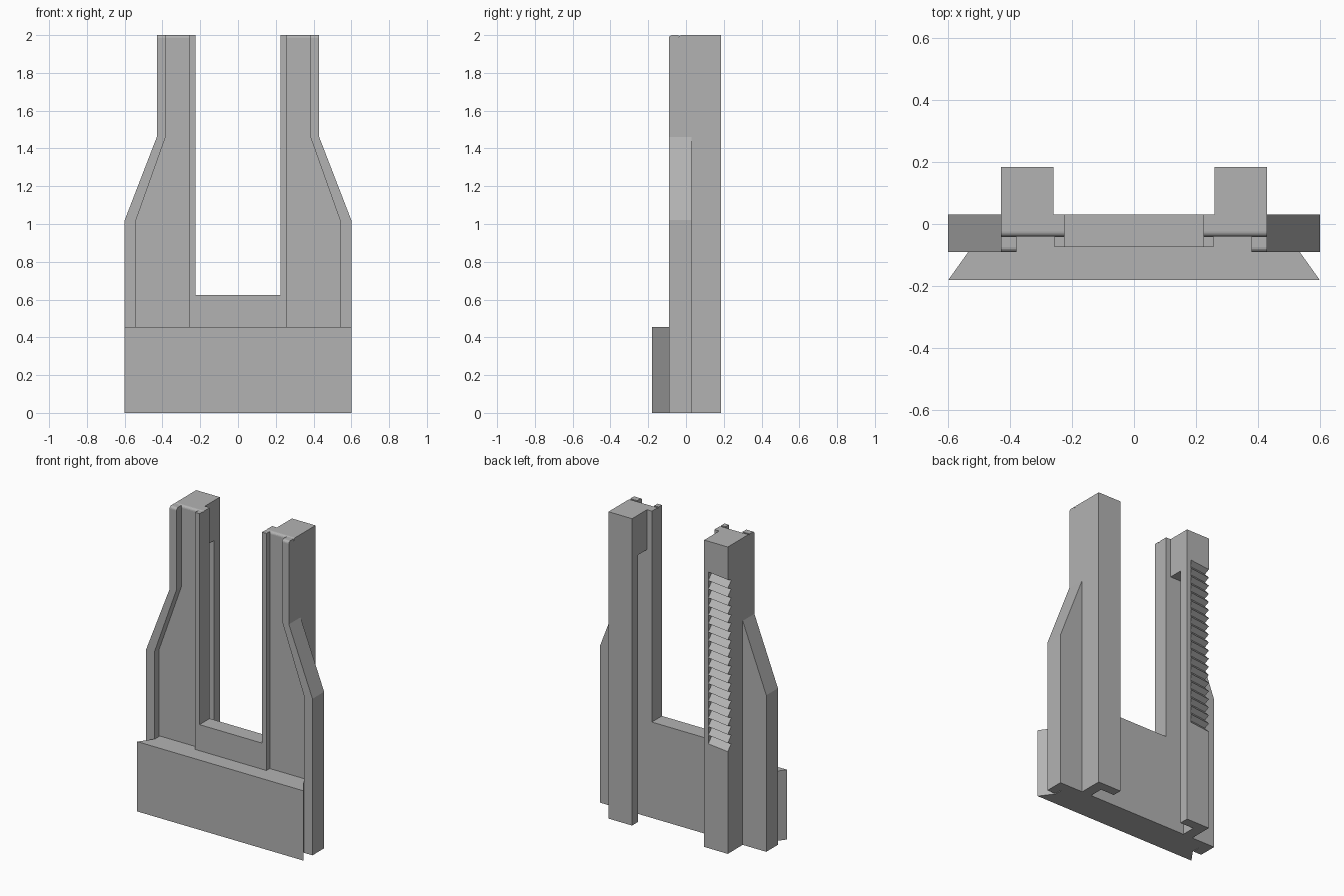
import bpy, bmesh
from mathutils import Vector

cube = bpy.data.objects.get("Cube")
if cube:
    bpy.data.objects.remove(cube)

grey = bpy.data.materials.new("plain grey")
grey.use_nodes = True
grey.diffuse_color = (0.45, 0.45, 0.45, 1)
grey.node_tree.nodes["Principled BSDF"].inputs["Base Color"].default_value = (0.45, 0.45, 0.45, 1)

BACK, FLOOR, RAIL, RIM = 0.03, -0.04, -0.074, -0.09
LEG_BACK, FRONT = 0.184, -0.181


def prism(name, points, axis, low, high, round_top=0):
    """Extrude a 2D outline along the given axis (the other axes stay in order)."""
    def place(p, t):
        v = list(p)
        v.insert("xyz".index(axis), t)
        return Vector(v)
    bm = bmesh.new()
    face = bm.faces.new([bm.verts.new(place(p, low)) for p in points])
    new = bmesh.ops.extrude_face_region(bm, geom=[face])["geom"]
    shift = place((0, 0), high - low)
    bmesh.ops.translate(bm, vec=shift, verts=[g for g in new if isinstance(g, bmesh.types.BMVert)])
    bmesh.ops.recalc_face_normals(bm, faces=bm.faces)
    if round_top:
        # soften the upper front edges
        edges = [e for e in bm.edges if all(v.co.z > 1.99 and v.co.y < low + 0.001 for v in e.verts)]
        bmesh.ops.bevel(bm, geom=edges, offset=round_top, segments=4, profile=0.5, affect='EDGES')
    mesh = bpy.data.meshes.new(name)
    bm.to_mesh(mesh)
    bm.free()
    mesh.materials.append(grey)
    obj = bpy.data.objects.new(name, mesh)
    bpy.context.collection.objects.link(obj)
    return obj


def cut(obj, cutter):
    """Subtract the cutter, then discard it."""
    mod = obj.modifiers.new("cut", 'BOOLEAN')
    mod.operation = 'DIFFERENCE'
    mod.solver = 'EXACT'
    mod.object = cutter
    bpy.context.view_layer.objects.active = obj
    bpy.ops.object.modifier_apply(modifier=mod.name)
    bpy.data.objects.remove(cutter)


def mirrored(half):
    return half + [(-x, z) for x, z in reversed(half)]


def box(x0, x1, z0, z1):
    return [(x0, z0), (x1, z0), (x1, z1), (x0, z1)]


# Forked plate and the raised rail around its opening
outer = [(0.6, 0), (0.6, 1.02), (0.43, 1.46), (0.43, 2)]
opening = [(0.225, 2), (0.225, 0.625)]
prism("forked_plate", mirrored(outer + opening), "y", FLOOR, BACK, 0.016)
prism("inner_rail", mirrored([(0.257, 0), (0.257, 2)] + opening), "y", RAIL, FLOOR)

# Dovetail block across the front
prism("front_block", mirrored([(0.6, FRONT), (0.535, RIM), (0.535, FLOOR)]), "z", 0, 0.455)

for side, s in (("left", 1), ("right", -1)):
    # Outer rim following the shoulder
    rim = outer + [(0.38, 2), (0.38, 1.47), (0.54, 1.02), (0.54, 0)]
    prism(side + "_rim", [(s * x, z) for x, z in rim], "y", RIM, FLOOR, 0.016)

    # Back leg with a stopped groove on its inner side
    leg = prism(side + "_leg", box(s * 0.26, s * 0.43, 0, 2), "y", BACK, LEG_BACK)
    cut(leg, prism("groove_cutter", box(s * 0.2, s * 0.36, -0.1, 1.74), "y", BACK - 0.02, 0.122))

# Ratchet teeth on the back of the right leg
count, low, high, depth = 20, 0.68, 1.80, 0.036
pitch = (high - low) / count
saw = [(0.25, low), (LEG_BACK, low)]
for i in range(count):
    z = low + i * pitch
    saw += [(LEG_BACK - depth, z + 0.7 * pitch), (LEG_BACK, z + pitch)]
saw.append((0.25, high))
teeth = prism("teeth_cutter", saw, "x", -0.45, -0.29)
for v in teeth.data.vertices:
    v.co.z += 0.1 * (v.co.x + 0.29)
cut(bpy.data.objects["right_leg"], teeth)
